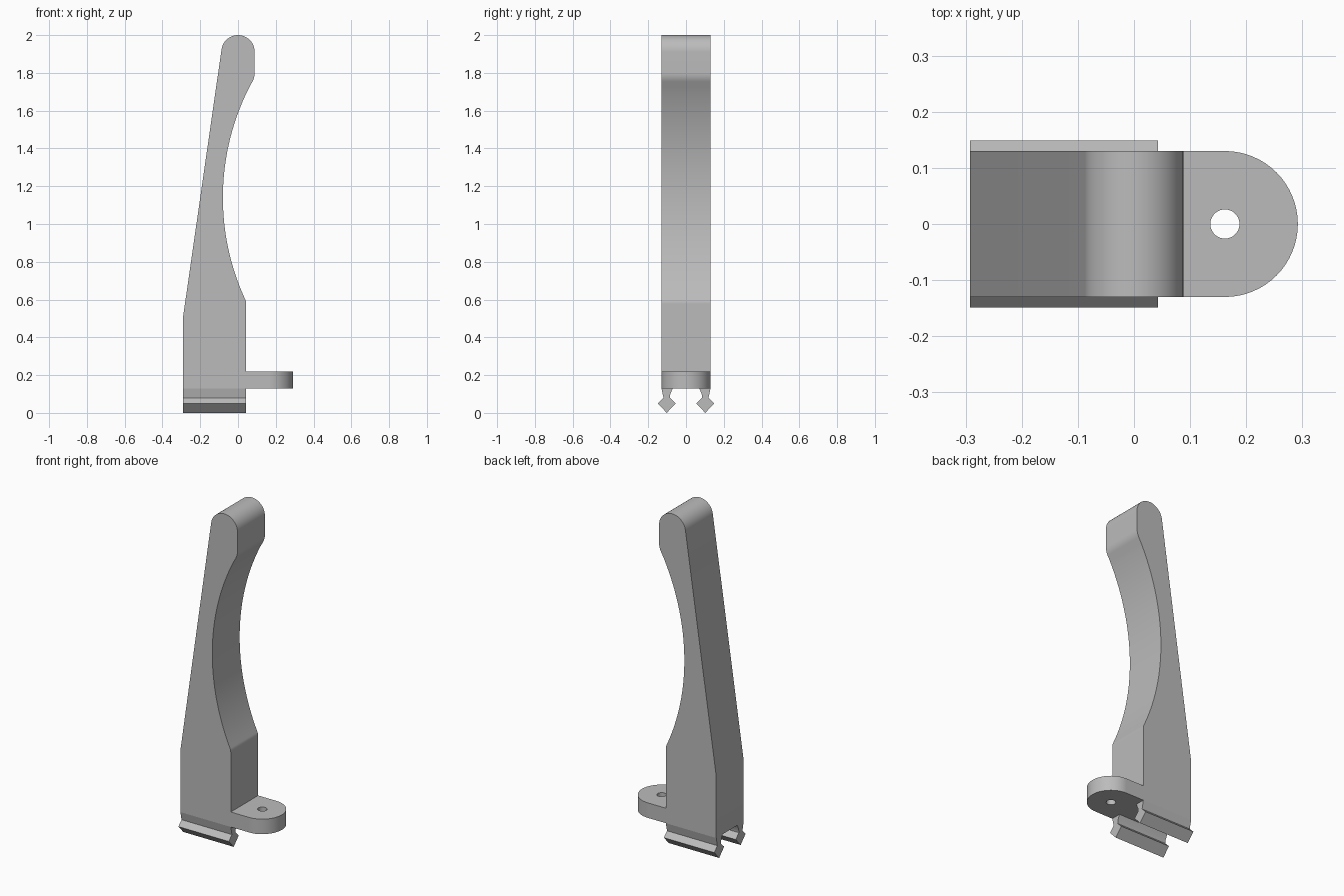
import bpy, bmesh
from math import sin, cos, asin, radians, pi
from mathutils import Vector

cube = bpy.data.objects.get("Cube")
if cube:
    bpy.data.objects.remove(cube, do_unlink=True)

grey = bpy.data.materials.new("plain grey")
grey.use_nodes = True
grey.diffuse_color = (0.5, 0.5, 0.5, 1)
grey.node_tree.nodes["Principled BSDF"].inputs["Base Color"].default_value = (0.5, 0.5, 0.5, 1)


def arc(cx, cy, r, start, end, n):
    """Points along an arc, angles in radians."""
    return [(cx + r * cos(start + (end - start) * i / n),
             cy + r * sin(start + (end - start) * i / n)) for i in range(n + 1)]


def fillet(before, corner, after, size, n=4):
    """Round a profile corner with a short quadratic curve."""
    c = Vector(corner)
    a = c + (Vector(before) - c).normalized() * size
    b = c + (Vector(after) - c).normalized() * size
    return [tuple(a * (1 - t) ** 2 + c * 2 * t * (1 - t) + b * t * t)
            for t in (i / n for i in range(n + 1))]


def prism(name, loops, place, depth):
    """Fill closed loops (outline, then holes) and extrude them by depth."""
    bm = bmesh.new()
    for loop in loops:
        vs = [bm.verts.new(place(u, v)) for u, v in loop]
        for i, v in enumerate(vs):
            bm.edges.new((v, vs[i - 1]))
    if len(loops) == 1:
        bm.faces.new(vs)
    else:
        bmesh.ops.triangle_fill(bm, edges=bm.edges[:], use_beauty=True)
    ext = bmesh.ops.extrude_face_region(bm, geom=bm.faces[:], use_keep_orig=True)
    moved = [g for g in ext["geom"] if isinstance(g, bmesh.types.BMVert)]
    bmesh.ops.translate(bm, verts=moved, vec=depth)
    bmesh.ops.recalc_face_normals(bm, faces=bm.faces[:])
    mesh = bpy.data.meshes.new(name)
    bm.to_mesh(mesh)
    bm.free()
    mesh.materials.append(grey)
    obj = bpy.data.objects.new(name, mesh)
    bpy.context.collection.objects.link(obj)
    bpy.ops.object.select_all(action="DESELECT")
    obj.select_set(True)
    bpy.context.view_layer.objects.active = obj
    bpy.ops.object.shade_smooth_by_angle(angle=radians(20))
    weighted = obj.modifiers.new("flat side normals", "WEIGHTED_NORMAL")
    weighted.keep_sharp = True
    return obj


half = 0.13            # half the width of the arm
back, front = -0.292, 0.043
base = 0.13            # underside of arm and tab

# Arm: straight base, leaning back edge, rounded tip and hollowed grip
tip_r = 0.088
grip_x, grip_z, grip_r = 1.21, 1.14, 1.29
low = asin(0.55 / grip_r)
high = asin(0.635 / grip_r)
grip = arc(grip_x, grip_z, grip_r, pi - high, pi + low, 40)
tip = arc(0, 2 - tip_r, tip_r, radians(172), 0, 24)
upper = fillet(tip[-1], (tip_r, grip[0][1]), grip[2], 0.025)
lower = fillet(grip[-2], (front, grip[-1][1]), (front, base), 0.012)
profile = [(back, base), (back, 0.5)] + tip + upper + grip[2:-1] + lower + [(front, base)]
prism("arm", [profile], lambda x, z: (x, -half, z), (0, 2 * half, 0))

# Tab with a round end and a screw hole
tab_x = 0.162
outline = [(front, -half)] + arc(tab_x, 0, half, -pi / 2, pi / 2, 32) + [(front, half)]
hole = arc(tab_x, 0, 0.026, 0, 2 * pi, 32)[:-1]
prism("screw_tab", [outline, hole], lambda x, y: (x, y, base), (0, 0, 0.09))

# Pair of snap rails with diamond feet under the arm
rail = [(0.07, base), (0.13, base), (0.119, 0.08), (0.149, 0.05), (0.102, 0),
        (0.055, 0.05), (0.085, 0.08), (0.083, 0.1)]
for side, label in ((-1, "front"), (1, "back")):
    prism(label + "_snap_rail", [rail], lambda y, z: (back, side * y, z), (front - back, 0, 0))
